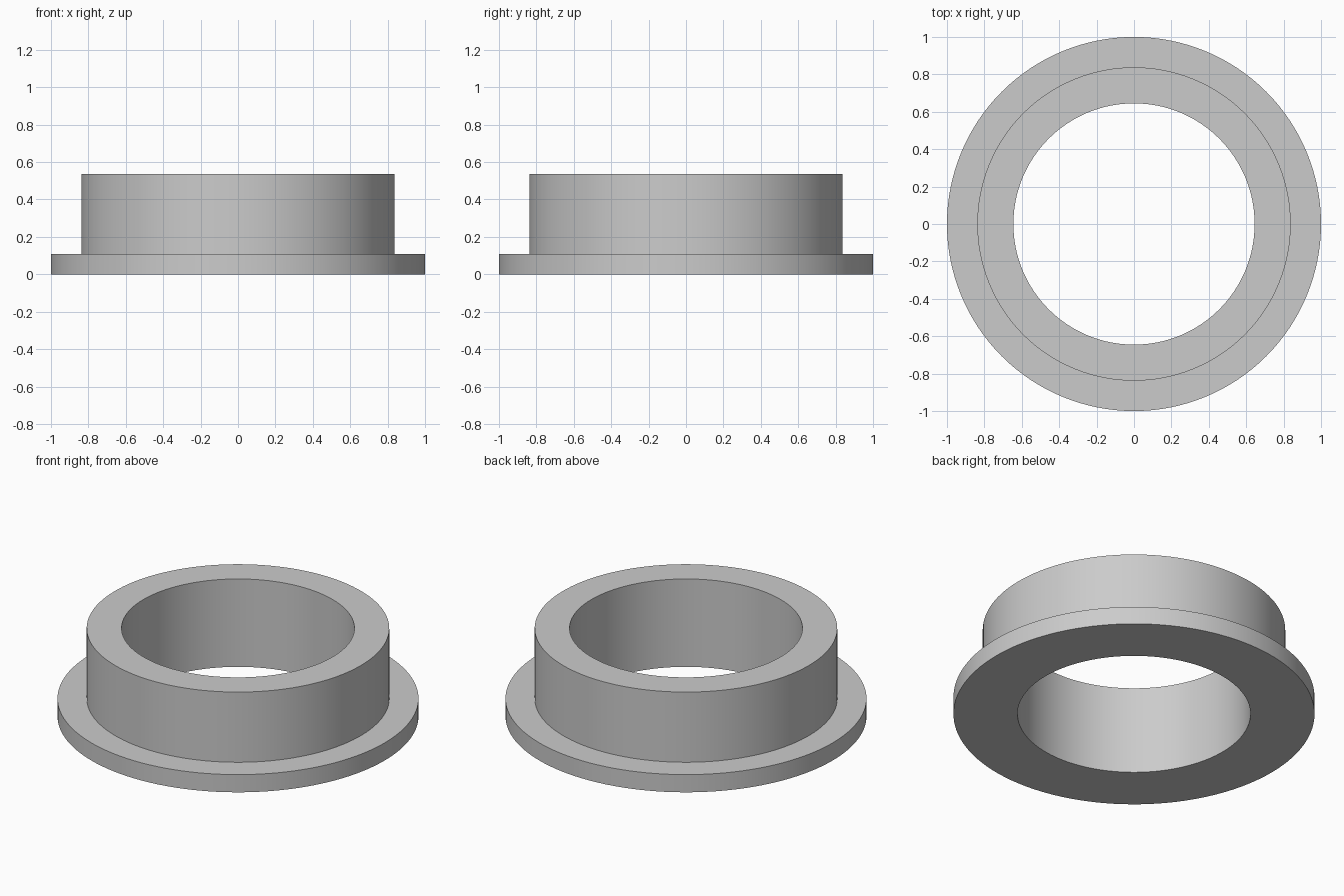
import bpy
import bmesh
import math

SEGMENTS = 128

cube = bpy.data.objects.get("Cube")
if cube:
    bpy.data.objects.remove(cube, do_unlink=True)

# Single plain grey
grey = bpy.data.materials.new("plain grey")
grey.use_nodes = True
colour = (0.6, 0.6, 0.6, 1)
grey.diffuse_color = colour
grey.node_tree.nodes["Principled BSDF"].inputs["Base Color"].default_value = colour

# Cross-section of the flanged sleeve: (radius, height)
bore, sleeve, flange = 0.645, 0.838, 1.0
rim, top = 0.108, 0.537
profile = [(bore, 0), (flange, 0), (flange, rim),
           (sleeve, rim), (sleeve, top), (bore, top)]

# Turn the closed profile around the z axis
bm = bmesh.new()
verts = [bm.verts.new((r, 0, z)) for r, z in profile]
edges = [bm.edges.new((v, verts[(i + 1) % len(verts)]))
         for i, v in enumerate(verts)]
bmesh.ops.spin(bm, geom=verts + edges, cent=(0, 0, 0), axis=(0, 0, 1),
               angle=math.tau, steps=SEGMENTS, use_merge=True)
bmesh.ops.remove_doubles(bm, verts=bm.verts, dist=0.0001)
bmesh.ops.recalc_face_normals(bm, faces=bm.faces)

mesh = bpy.data.meshes.new("flanged_bushing")
bm.to_mesh(mesh)
bm.free()
mesh.materials.append(grey)
bushing = bpy.data.objects.new("flanged_bushing", mesh)
bpy.context.collection.objects.link(bushing)

# Smooth walls with crisp rims
bpy.ops.object.select_all(action="DESELECT")
bushing.select_set(True)
bpy.context.view_layer.objects.active = bushing
bpy.ops.object.shade_smooth_by_angle(angle=math.radians(30))
